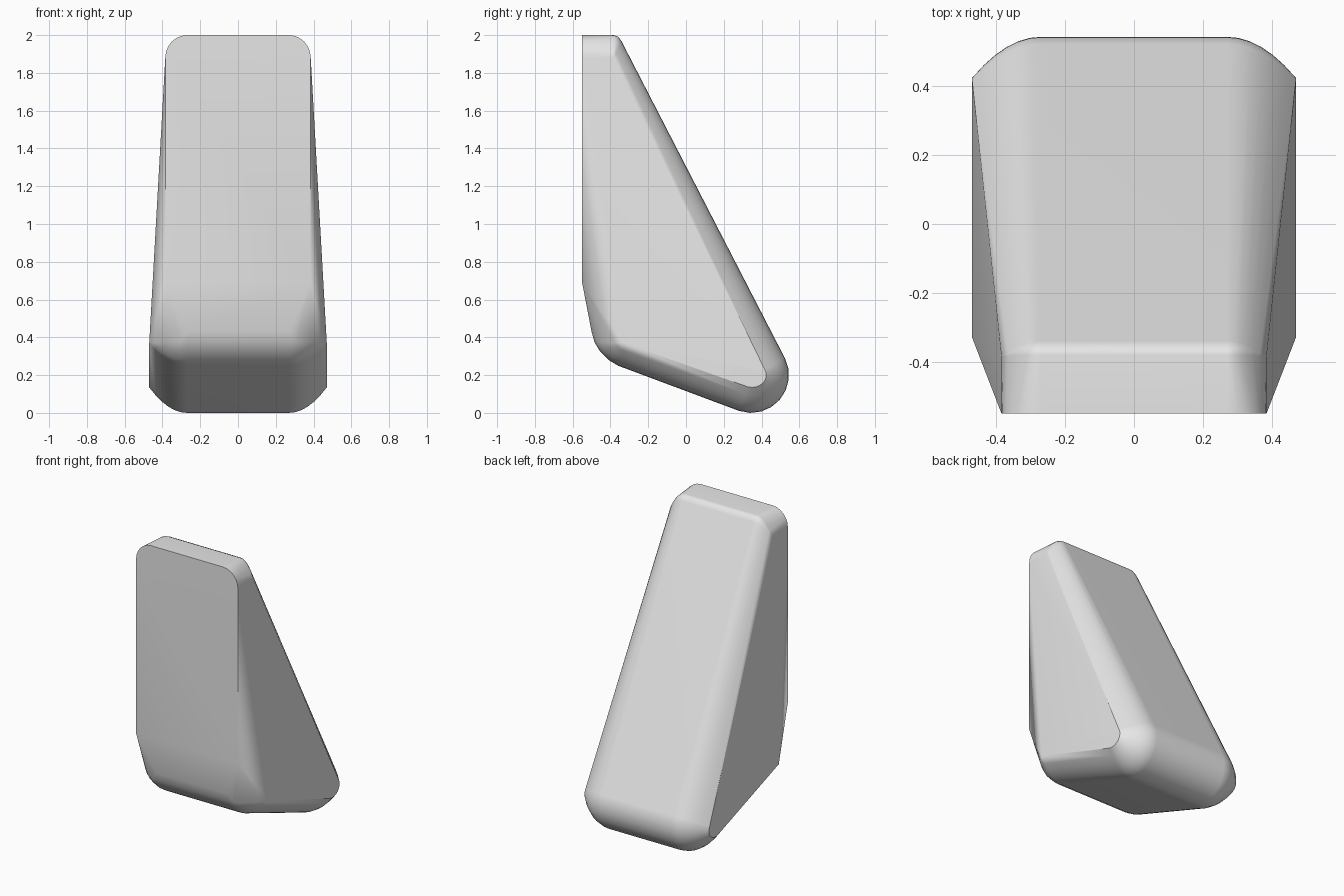
import bpy, bmesh, math
from mathutils import Vector

cube = bpy.data.objects.get("Cube")
if cube:
    bpy.data.objects.remove(cube, do_unlink=True)

# Plain grey material
grey = bpy.data.materials.new("light grey")
grey.use_nodes = True
grey.diffuse_color = (0.8, 0.8, 0.8, 1)
grey.node_tree.nodes["Principled BSDF"].inputs["Base Color"].default_value = (0.8, 0.8, 0.8, 1)

INNER, TOP, WIDE = 0.27, 0.385, 0.47
points = []


def rounded_edge(profile, side, outer, inner=INNER, steps=6):
    """Curved bevel from the centre profile (y, z) out to the side face."""
    a = Vector((inner, *profile))
    b = Vector(((inner + outer) / 2, *profile))
    c = Vector((outer, *side))
    for i in range(steps + 1):
        t = i / steps
        points.append(a * (1 - t) ** 2 + b * 2 * t * (1 - t) + c * t * t)


# Flat front panel with rounded top corners
points.append(Vector((TOP, -0.55, 0.69)))
for i in range(7):
    a = math.radians(15 * i)
    points.append(Vector((INNER + 0.115 * math.cos(a), -0.55, 1.88 + 0.12 * math.sin(a))))

# Top rear edge
for profile in [(-0.38, 2.0), (-0.357, 1.99), (-0.34, 1.965)]:
    rounded_edge(profile, (-0.385, 1.88), TOP)

# Rounded heel at the rear of the base
for i in range(9):
    a = math.radians(27 - 17 * i)
    profile = (0.345 + 0.2 * math.cos(a), 0.2 + 0.2 * math.sin(a))
    side = (0.35 + 0.075 * math.cos(a), 0.2 + 0.065 * math.sin(a))
    rounded_edge(profile, side, WIDE)

# Rounded toe under the front panel
for profile in [(-0.36, 0.25), (-0.41, 0.28), (-0.455, 0.325), (-0.485, 0.375), (-0.5, 0.43)]:
    rounded_edge(profile, (-0.33, 0.37), WIDE)

# Join both mirrored halves into one solid
bm = bmesh.new()
for p in points:
    for s in (1, -1):
        bm.verts.new((p.x * s, p.y, p.z))
bmesh.ops.remove_doubles(bm, verts=bm.verts, dist=0.002)
hull = bmesh.ops.convex_hull(bm, input=bm.verts)
loose = {v for v in hull["geom_interior"] + hull["geom_unused"] if isinstance(v, bmesh.types.BMVert)}
bmesh.ops.delete(bm, geom=list(loose), context="VERTS")
bmesh.ops.dissolve_limit(bm, angle_limit=math.radians(1), verts=bm.verts, edges=bm.edges)
bmesh.ops.recalc_face_normals(bm, faces=bm.faces)
mesh = bpy.data.meshes.new("wedge_body")
bm.to_mesh(mesh)
bm.free()
mesh.materials.append(grey)

body = bpy.data.objects.new("wedge_body", mesh)
bpy.context.collection.objects.link(body)
bpy.context.view_layer.objects.active = body
body.select_set(True)
bpy.ops.object.shade_smooth_by_angle(angle=math.radians(35))
weighted = body.modifiers.new("flat_face_normals", "WEIGHTED_NORMAL")
weighted.keep_sharp = True
